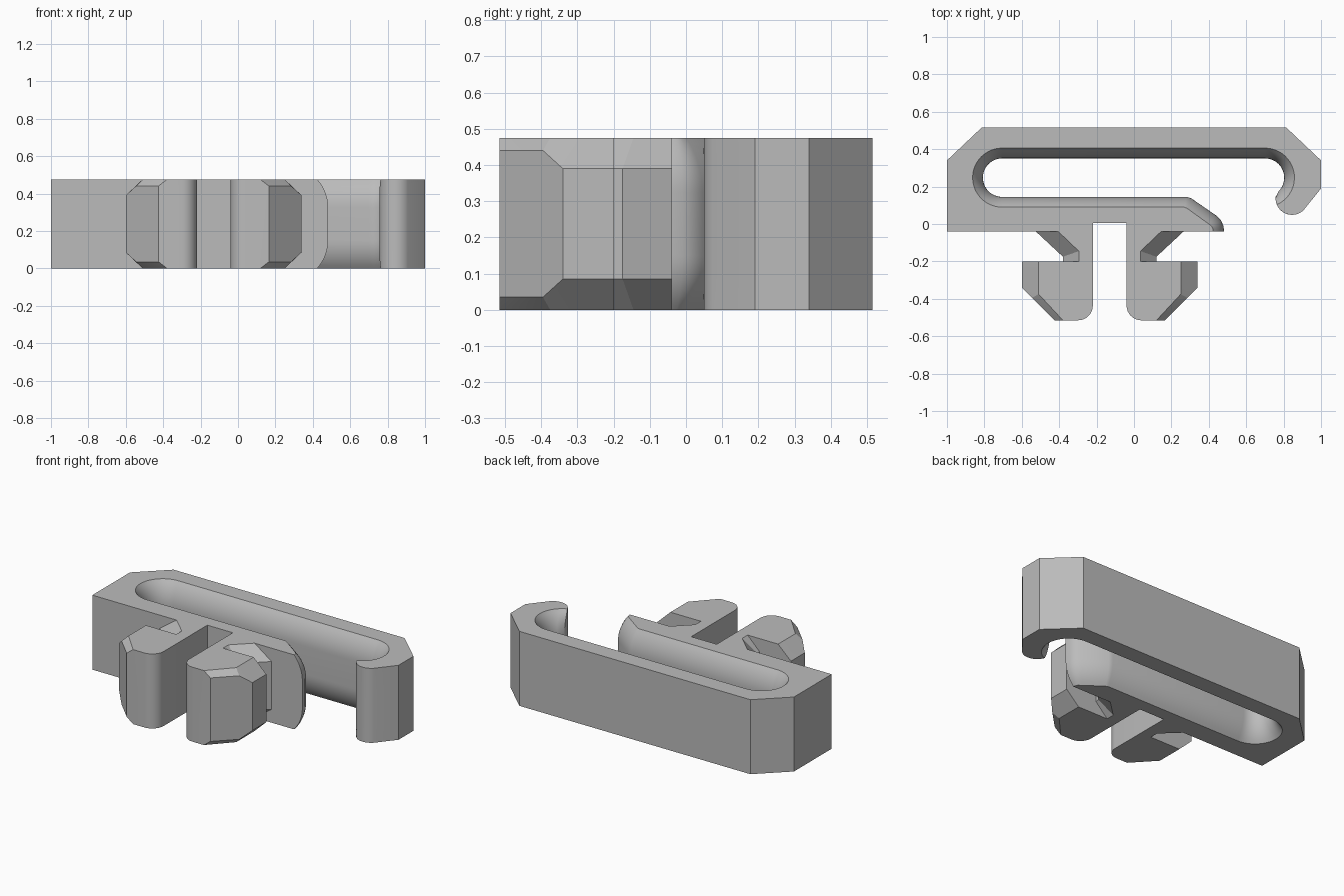
import bpy, bmesh
from math import sin, cos, radians, sqrt
from mathutils import Vector

if "Cube" in bpy.data.objects:
    bpy.data.objects.remove(bpy.data.objects["Cube"])

H = 0.475      # height of the whole clip
MID_X = -0.13  # mirror line between the two legs

grey = bpy.data.materials.new("light grey plastic")
grey.use_nodes = True
COLOUR = (0.5, 0.5, 0.5, 1)
grey.diffuse_color = COLOUR
grey.node_tree.nodes["Principled BSDF"].inputs["Base Color"].default_value = COLOUR


def finish(name, bm):
    bmesh.ops.recalc_face_normals(bm, faces=bm.faces)
    mesh = bpy.data.meshes.new(name)
    bm.to_mesh(mesh)
    bm.free()
    mesh.materials.append(grey)
    ob = bpy.data.objects.new(name, mesh)
    bpy.context.collection.objects.link(ob)
    bpy.ops.object.select_all(action="DESELECT")
    ob.select_set(True)
    bpy.context.view_layer.objects.active = ob
    bpy.ops.object.shade_smooth_by_angle(angle=radians(22))
    return ob


def loft(name, layers):
    """Skin a stack of (z, outline) layers and cap both ends."""
    bm = bmesh.new()
    rings = [[bm.verts.new((x, y, z)) for x, y in pts] for z, pts in layers]
    n = len(rings[0])
    for a, b in zip(rings, rings[1:]):
        for i in range(n):
            j = (i + 1) % n
            bm.faces.new((a[i], a[j], b[j], b[i]))
    bm.faces.new(rings[0][::-1])
    bm.faces.new(rings[-1])
    return finish(name, bm)


def arc(cx, cy, r, start, end, steps):
    angles = [radians(start + (end - start) * i / steps) for i in range(steps + 1)]
    return [(cx + r * cos(a), cy + r * sin(a)) for a in angles]


def lerp(a, b, t):
    return tuple(Vector(a).lerp(Vector(b), t))


# Hook-shaped body: t is 0 at the narrow middle of the slot, 1 at its flared rims
def body_outline(t):
    r = 0.103 + 0.055 * t
    pts = [(-1, -0.04), (-1, 0.34), (-0.815, 0.515), (0.815, 0.515), (1, 0.34), (1, 0.19)]
    pts += arc(0.845, 0.137, 0.088, -45, -185 + 25 * t, 14)      # rounded hook end
    pts += arc(0.70, 0.248, r, -45 - 17 * t, 90, 18)             # slot, hook side
    pts += arc(-0.705, 0.248, r, 90, 270, 24)                    # slot, closed side
    tip = [((0.28, 0.145), (0.27, 0.09)), ((0.305, 0.138), (0.285, 0.083)),
           ((0.44, 0.045), (0.40, 0.0)), ((0.465, 0.02), (0.415, -0.012)),
           ((0.478, -0.01), (0.422, -0.026)), ((0.482, -0.04), (0.424, -0.04))]
    pts += [lerp(a, b, t) for a, b in tip]                       # slanted arm tip
    inner = 0.09
    pts += [(MID_X + inner, -0.04), (MID_X + inner, 0.005),
            (MID_X - inner, 0.005), (MID_X - inner, -0.04)]      # notch between legs
    return pts


FLARE, RADIUS, STEPS = 0.15, 0.226, 8
deepest = RADIUS - sqrt(RADIUS ** 2 - FLARE ** 2)
layers = []
for i in range(STEPS + 1):
    d = FLARE * (1 - i / STEPS)
    layers.append((FLARE - d, (RADIUS - sqrt(RADIUS ** 2 - d ** 2)) / deepest))
layers += [(H - z, t) for z, t in reversed(layers)]
loft("hook_body", [(z, body_outline(t)) for z, t in layers])


# Legs: chamfered neck plus barbed foot, mirrored about the notch
def neck_outline(side, t):
    pts = [(0.09, -0.04), (0.09, -0.2)]
    pts += [lerp((0.25, -0.2), (0.165, -0.2), t),
            lerp((0.25, -0.175), (0.165, -0.145), t),
            lerp((0.395, -0.04), (0.275, -0.04), t)]
    return [(MID_X + side * u, y) for u, y in pts]


def barb(name, side):
    rim = arc(0.17, -0.435, 0.08, 180, 270, 8)
    rim += [(0.09, -0.2), (0.25, -0.515), (0.38, -0.375), (0.38, -0.2)]
    levels = [(0, rim),
              (0.035, [(0.295, -0.515), (0.415, -0.395)]),
              (0.085, [(0.47, -0.34), (0.47, -0.2)])]
    bm = bmesh.new()
    for depth, pts in levels:
        for z in (depth, H - depth):
            for u, y in pts:
                bm.verts.new((MID_X + side * u, y, z))
    bmesh.ops.convex_hull(bm, input=bm.verts)
    bmesh.ops.dissolve_limit(bm, angle_limit=radians(1), verts=bm.verts, edges=bm.edges)
    finish(name, bm)


for label, side in (("left", 1), ("right", -1)):
    loft(label + "_leg_neck", [(z, neck_outline(side, t)) for z, t in
                               ((0, 1), (0.085, 0), (H - 0.085, 0), (H, 1))])
    barb(label + "_leg_barb", side)
